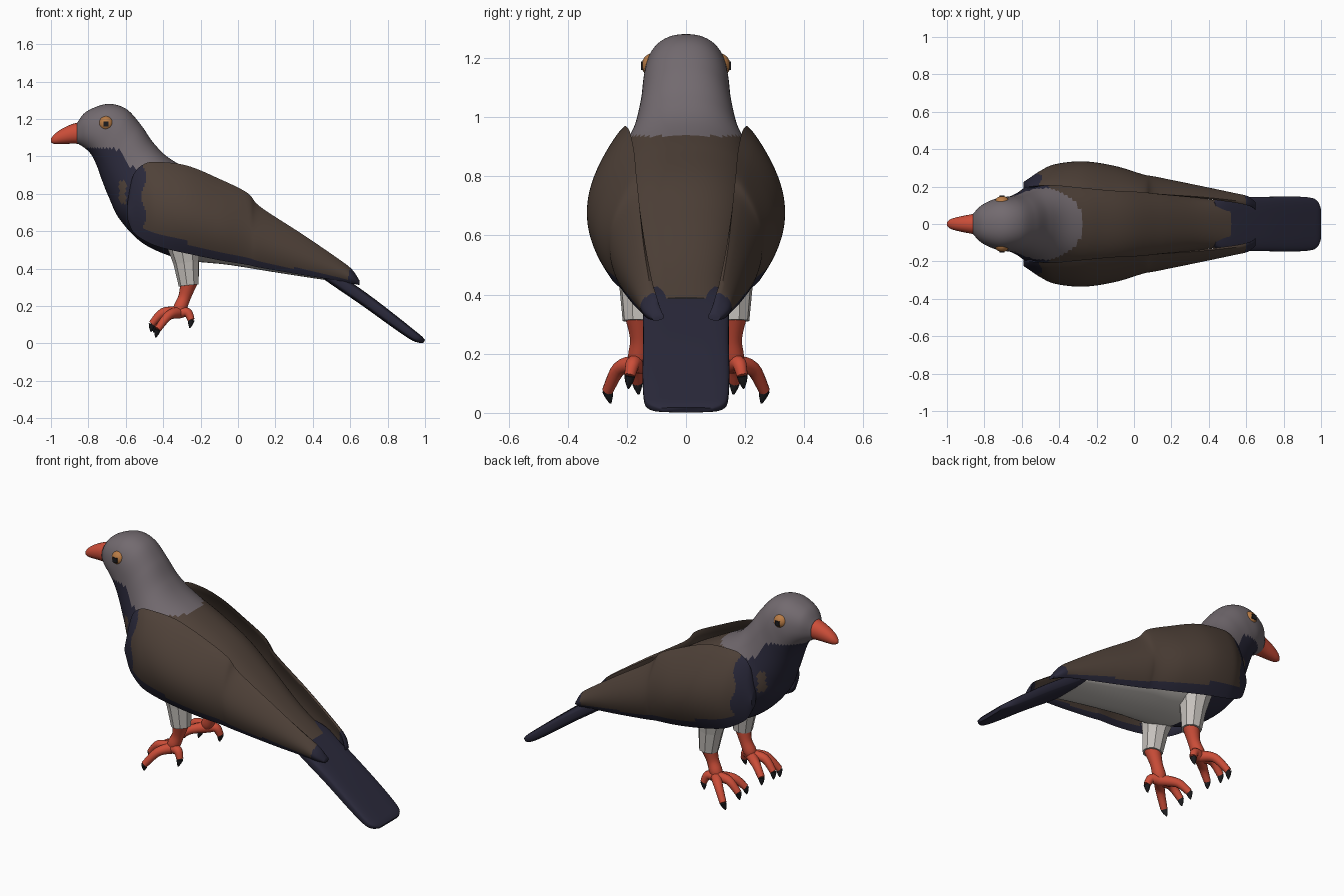
import bpy
import bmesh
from math import sin, cos, pi
from mathutils import Vector

cube = bpy.data.objects.get("Cube")
if cube:
    bpy.data.objects.remove(cube)


def material(name, rgb):
    m = bpy.data.materials.new(name)
    m.use_nodes = True
    m.diffuse_color = (*rgb, 1)
    m.node_tree.nodes["Principled BSDF"].inputs["Base Color"].default_value = (*rgb, 1)
    return m


grey = material("head_grey", (.17, .145, .16))
brown = material("back_brown", (.078, .053, .04))
navy = material("dark_navy", (.023, .022, .043))
white = material("pale_feather", (.56, .53, .5))
red = material("coral_red", (.6, .075, .04))
amber = material("amber_eye", (.48, .2, .06))
black = material("claw_black", (.012, .012, .014))


def smooth_rows(rows, steps):
    """Catmull-Rom interpolation through rows of numbers."""
    out = []
    last = len(rows) - 1
    for i in range(last):
        a, b = rows[max(i - 1, 0)], rows[i]
        c, d = rows[i + 1], rows[min(i + 2, last)]
        for k in range(steps):
            t = k / steps
            out.append([q + .5 * t * (r - p + t * (2 * p - 5 * q + 4 * r - s
                        + t * (3 * (q - r) + s - p)))
                        for p, q, r, s in zip(a, b, c, d)])
    return out + [list(rows[-1])]


def loft(name, rings, mats, rule=None, mirror=False, angle=50):
    """Skin closed rings; rule(centre, normal, u) picks the material index."""
    bm = bmesh.new()
    n = len(rings[0])
    vs = [[bm.verts.new(p) for p in ring] for ring in rings]
    us = {}
    for a, b in zip(vs, vs[1:]):
        for j in range(n):
            k = (j + 1) % n
            us[bm.faces.new((a[j], a[k], b[k], b[j]))] = (j + .5) / n
    for end in (vs[0], vs[-1]):
        us[bm.faces.new(end)] = 0
    bmesh.ops.recalc_face_normals(bm, faces=bm.faces[:])
    bm.normal_update()
    if rule:
        for f in bm.faces:
            f.material_index = rule(f.calc_center_median(), f.normal, us[f])
    return finish(name, bm, mats, mirror, angle)


def finish(name, bm, mats, mirror, angle):
    mesh = bpy.data.meshes.new(name)
    bm.to_mesh(mesh)
    bm.free()
    for m in mats:
        mesh.materials.append(m)
    ob = bpy.data.objects.new(name, mesh)
    bpy.context.collection.objects.link(ob)
    if angle:
        bpy.ops.object.select_all(action="DESELECT")
        ob.select_set(True)
        bpy.context.view_layer.objects.active = ob
        bpy.ops.object.shade_smooth_by_angle(angle=angle * pi / 180)
    if mirror:
        mod = ob.modifiers.new("mirror", "MIRROR")
        mod.use_axis = (False, True, False)
        mod.use_mirror_merge = False
    return ob


def power(v, e):
    return abs(v) ** e * (1 if v > 0 else -1)


def slices(rows, steps, n, e):
    """Rows of top x, top z, bottom x, bottom z, half width to oval rings."""
    rings = []
    for tx, tz, bx, bz, w in smooth_rows(rows, steps):
        mid = Vector(((tx + bx) / 2, 0, (tz + bz) / 2))
        up = Vector((tx, 0, tz)) - mid
        side = Vector((0, w, 0))
        rings.append([mid + up * power(cos(2 * pi * j / n), e)
                      + side * power(sin(2 * pi * j / n), e) for j in range(n)])
    return rings


def tube(points, radii, n, steps=5):
    """Round tapered rings along a path."""
    rows = smooth_rows([(*p, r) for p, r in zip(points, radii)], steps)
    pts = [Vector(r[:3]) for r in rows]
    rings = []
    for i, p in enumerate(pts):
        d = (pts[min(i + 1, len(pts) - 1)] - pts[max(i - 1, 0)]).normalized()
        a = d.cross(Vector((.3, .9, .1))).normalized()
        b = d.cross(a)
        rings.append([p + rows[i][3] * (a * cos(2 * pi * j / n) + b * sin(2 * pi * j / n))
                      for j in range(n)])
    return rings


# Head and body in one skin
def body_colour(c, n, u):
    edge = min(1.045, max(.935, .935 - (c.x + .56) * 1.2))
    if c.z > edge:
        return 0
    if c.x > -.33 and n.z < -.25:
        return 3
    if c.x > -.45 and n.z > 0:
        return 1
    if -.635 < c.x < -.6 and .75 < c.z < .87:
        return 1
    return 2


body = [(-.86, 1.18, -.86, 1.07, .055), (-.81, 1.24, -.82, 1.045, .1),
        (-.70, 1.28, -.785, 1.01, .133), (-.60, 1.255, -.755, .95, .145),
        (-.52, 1.17, -.73, .88, .155), (-.45, 1.07, -.69, .78, .18),
        (-.36, .985, -.63, .66, .225), (-.2, .9, -.5, .53, .25),
        (-.02, .8, -.3, .45, .24), (.15, .67, -.05, .42, .2),
        (.35, .51, .2, .38, .15), (.52, .39, .46, .34, .12)]
loft("body", slices(body, 9, 64, .88), [grey, brown, navy, white], body_colour)

# Tail
tail = [(.44, .43, .4, .39, .12), (.52, .385, .47, .335, .143),
        (.7, .26, .66, .205, .145), (.85, .145, .82, .09, .147),
        (.95, .065, .92, .022, .142), (.985, .036, .965, .004, .125),
        (1, .018, .99, .002, .09)]
loft("tail", slices(tail, 5, 40, .5), [navy])

# Beak
beak = [(-.82, 1.185, -.82, 1.065, .06), (-.88, 1.175, -.88, 1.068, .05),
        (-.94, 1.148, -.94, 1.066, .038), (-.98, 1.12, -.98, 1.066, .026),
        (-1, 1.095, -1, 1.075, .01)]
loft("beak", slices(beak, 5, 24, .95), [red])


# Folded wings: rows of x, top z, bottom z, inner y, outer y
def wing_colour(c, n, u):
    t = 2 * u if u < .5 else 2 - 2 * u
    wave = .012 * sin(c.z * 30)
    return int(t > .88 + wave or c.x < -.505 + wave or c.x > .59 + .2 * (c.z - .36))


wing = [(-.59, .76, .66, .2, .225), (-.56, .9, .595, .2, .245),
        (-.5, .96, .55, .205, .285), (-.42, .97, .515, .205, .32),
        (-.27, .95, .48, .19, .335), (-.1, .88, .445, .175, .31),
        (.05, .805, .42, .168, .265), (.12, .73, .405, .16, .252),
        (.35, .58, .365, .145, .205), (.54, .45, .335, .125, .165),
        (.61, .395, .32, .11, .148), (.65, .335, .312, .1, .115)]
half = 20
rings = []
for x, top, bottom, inner, outer in smooth_rows(wing, 9):
    ring = []
    for j in range(2 * half):
        t = j / half if j <= half else 2 - j / half
        y = inner + (outer - inner) * max(sin(pi * t * .85), 0) ** .8
        if j > half:
            y -= .04 * sin(pi * t) ** .4
        ring.append((x, y, top + (bottom - top) * t))
    rings.append(ring)
loft("wings", rings, [brown, navy], wing_colour, mirror=True)

# Eyes with thin pupils
bm = bmesh.new()
bmesh.ops.create_uvsphere(bm, u_segments=24, v_segments=14, radius=.042)
bmesh.ops.translate(bm, verts=bm.verts[:], vec=(-.705, .108, 1.175))
finish("eyes", bm, [amber], True, 40)
bm = bmesh.new()
bmesh.ops.create_cube(bm, size=1)
bmesh.ops.scale(bm, verts=bm.verts[:], vec=(.028, .008, .028))
bmesh.ops.translate(bm, verts=bm.verts[:], vec=(-.706, .148, 1.173))
finish("pupils", bm, [black], True, 0)

# Feathered thighs, low-poly
loft("thighs", tube([(-.29, .15, .54), (-.275, .157, .43), (-.262, .16, .31)],
                    [.095, .07, .055], 9, 1), [white], mirror=True, angle=0)

# Shanks
ankle = (-.315, .165, .165)
loft("shanks", tube([(-.262, .16, .33), (-.285, .155, .25), (-.31, .16, .19), (-.33, .165, .15)],
                    [.047, .034, .036, .024], 14), [red], mirror=True)

# Toes and claws: knuckle, toe end, claw tip
toes = {
    "outer": ((-.37, .225, .15), (-.43, .265, .075), (-.44, .255, .032)),
    "middle": ((-.4, .17, .165), (-.46, .165, .105), (-.465, .16, .062)),
    "inner": ((-.39, .105, .15), (-.445, .075, .1), (-.45, .07, .058)),
    "back": ((-.27, .18, .165), (-.25, .19, .125), (-.258, .195, .082)),
}
for name, (knuckle, end, tip) in toes.items():
    loft(name + "_toes", tube([ankle, knuckle, end], [.032, .025, .019], 12), [red], mirror=True)
    bend = [(p + q) / 2 for p, q in zip(end, tip)]
    loft(name + "_claws", tube([end, bend, tip], [.0185, .013, .003], 10), [black], mirror=True)
